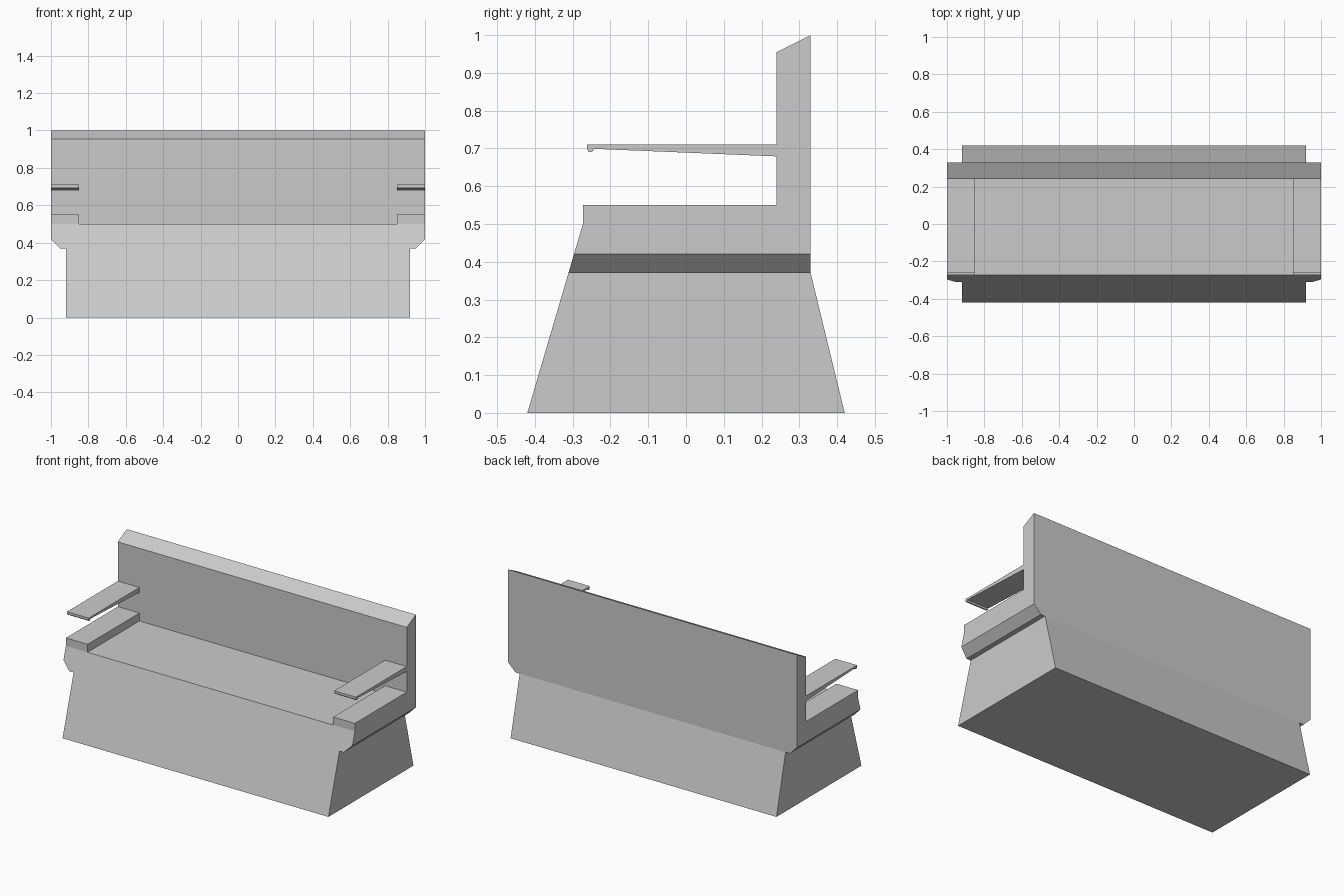
import bpy, bmesh
from mathutils import Vector

if "Cube" in bpy.data.objects:
    bpy.data.objects.remove(bpy.data.objects["Cube"])


def prism(name, pts, to3d, lo, hi):
    """Extrude a closed 2D outline from lo to hi along its remaining axis."""
    bm = bmesh.new()
    a = [bm.verts.new(to3d(p, lo)) for p in pts]
    b = [bm.verts.new(to3d(p, hi)) for p in pts]
    bm.faces.new(a)
    bm.faces.new(b[::-1])
    n = len(pts)
    for i in range(n):
        j = (i + 1) % n
        bm.faces.new((a[j], a[i], b[i], b[j]))
    bmesh.ops.recalc_face_normals(bm, faces=bm.faces)
    me = bpy.data.meshes.new(name)
    bm.to_mesh(me)
    bm.free()
    ob = bpy.data.objects.new(name, me)
    bpy.context.collection.objects.link(ob)
    return ob


def along_x(p, x):
    return Vector((x, p[0], p[1]))


def along_y(p, y):
    return Vector((p[0], y, p[1]))


def carve(ob, cutter):
    """Cut one solid out of another and discard the cutter."""
    cutter.hide_render = True
    mod = ob.modifiers.new("cut", 'BOOLEAN')
    mod.operation = 'DIFFERENCE'
    mod.solver = 'EXACT'
    mod.object = cutter
    bpy.context.view_layer.objects.active = ob
    bpy.ops.object.modifier_apply(modifier=mod.name)
    bpy.data.objects.remove(cutter)


# bench body: flared base, seat and backrest in one side profile
body = prism("bench_body", [
    (-0.42, 0), (0.42, 0), (0.33, 0.37), (0.33, 1.0), (0.24, 0.955),
    (0.24, 0.55), (-0.273, 0.55), (-0.273, 0.5)], along_x, -1, 1)

# stepped, chamfered underside at both ends
for s in (-1, 1):
    notch = [(0.92, -0.1), (0.92, 0.37), (0.95, 0.37), (1.1, 0.52), (1.1, -0.1)]
    carve(body, prism("end_notch", [(s * x, z) for x, z in notch], along_y, -0.6, 0.6))

# sunken seat between the raised ends
carve(body, prism("seat_recess", [
    (-0.6, 0.5), (0.24, 0.5), (0.24, 0.6), (-0.6, 0.6)], along_x, -0.85, 0.85))

# thin tapering armrests with a small front lip
arm = [(0.24, 0.71), (-0.262, 0.71), (-0.262, 0.698), (-0.257, 0.69),
       (-0.249, 0.69), (-0.243, 0.699), (0.24, 0.679)]
for side, x0, x1 in (("left", -1, -0.85), ("right", 0.85, 1)):
    prism(side + "_armrest", arm, along_x, x0, x1)
